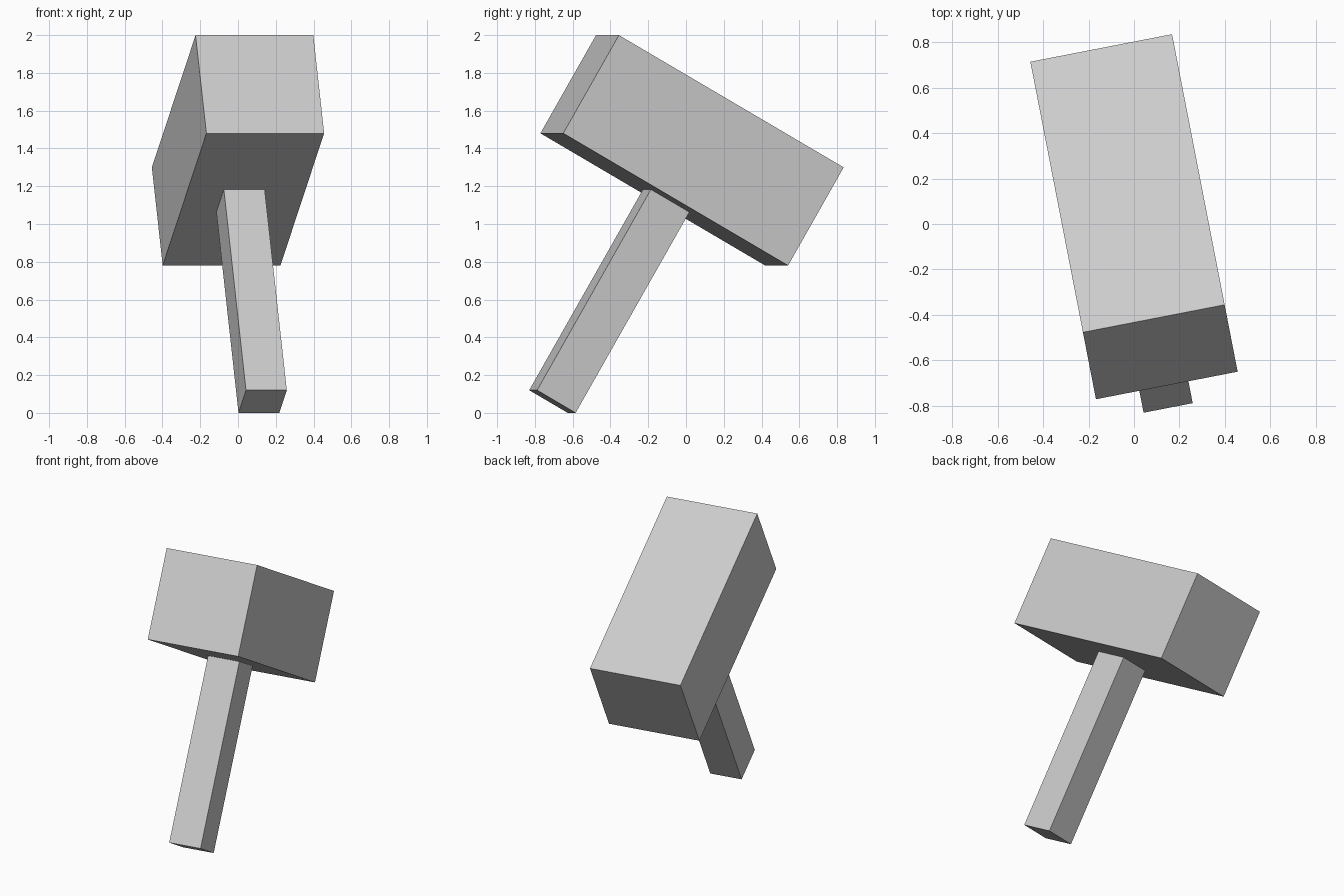
import bpy
from math import radians
from mathutils import Matrix, Vector

if "Cube" in bpy.data.objects:
    bpy.data.objects.remove(bpy.data.objects["Cube"])

# Whole hammer is tilted forward and turned a little
ROT = Matrix.Rotation(radians(11), 4, 'Z') @ Matrix.Rotation(radians(-30), 4, 'X')
TILT = Matrix.Translation((0, 0.032, 1.39)) @ ROT


def box(name, lo, hi):
    """Box between two corners in the hammer's own axes (origin at head centre)."""
    lo, hi = Vector(lo), Vector(hi)
    bpy.ops.mesh.primitive_cube_add(size=1)
    ob = bpy.context.object
    ob.name = name
    size = Matrix.Diagonal((*(hi - lo), 1))
    ob.data.transform(Matrix.Translation((lo + hi) / 2) @ size)
    ob.matrix_world = TILT
    return ob


# Block head
box("hammer_head", (-0.3175, -0.70, -0.30), (0.3175, 0.70, 0.30))

# Square handle, set slightly into the underside of the head
box("handle", (-0.123, -0.105, -1.527), (0.097, 0.135, -0.27))
